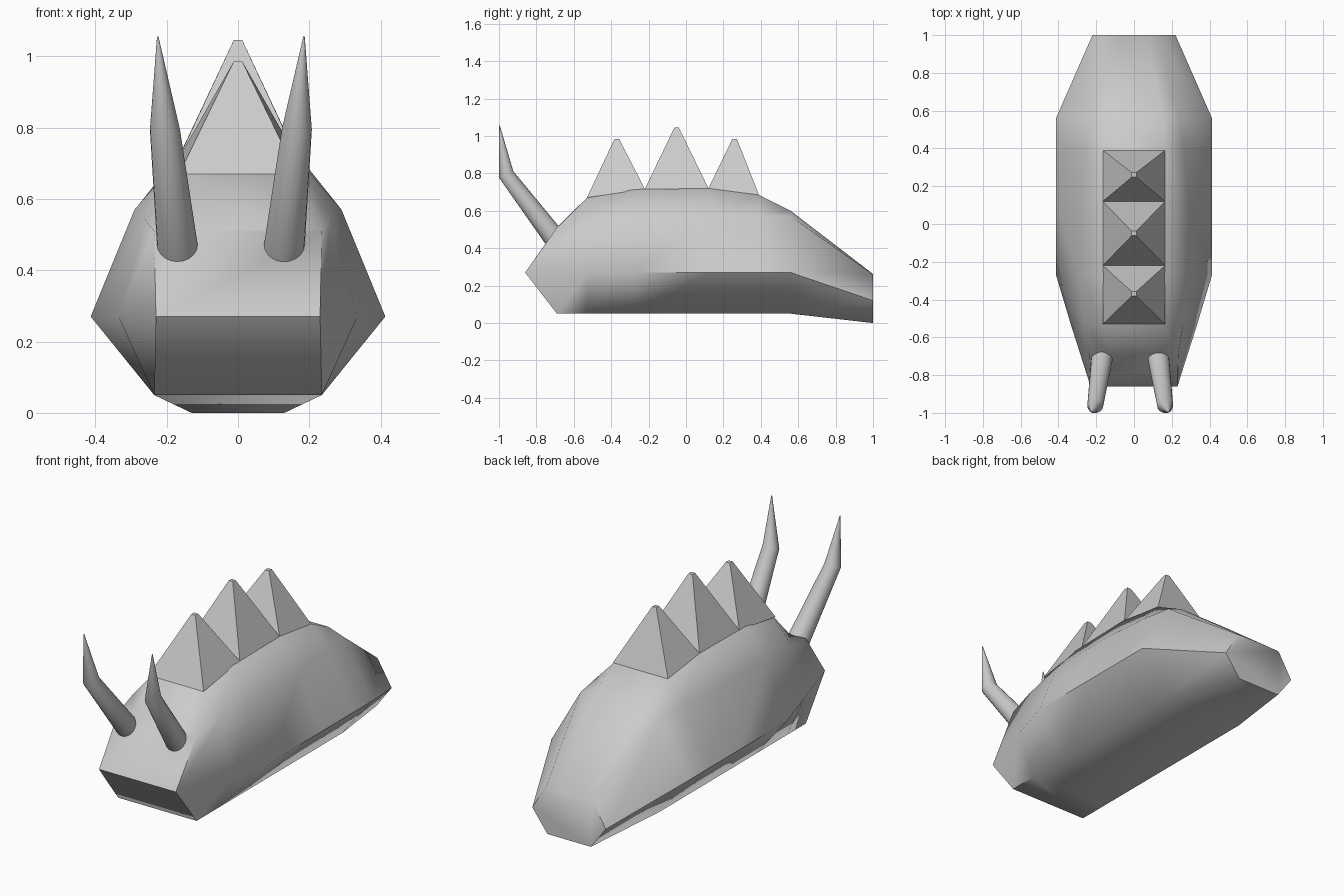
import bpy, math
from mathutils import Vector

if "Cube" in bpy.data.objects:
    bpy.data.objects.remove(bpy.data.objects["Cube"])


def make(name, verts, faces, angle):
    me = bpy.data.meshes.new(name)
    me.from_pydata([tuple(v) for v in verts], [], faces)
    me.update()
    ob = bpy.data.objects.new(name, me)
    bpy.context.collection.objects.link(ob)
    bpy.ops.object.select_all(action='DESELECT')
    ob.select_set(True)
    bpy.context.view_layer.objects.active = ob
    bpy.ops.object.mode_set(mode='EDIT')
    bpy.ops.mesh.select_all(action='SELECT')
    bpy.ops.mesh.normals_make_consistent(inside=False)
    bpy.ops.object.mode_set(mode='OBJECT')
    if angle:
        bpy.ops.object.shade_smooth_by_angle(angle=math.radians(angle))
    return ob


def loft_faces(rings, n):
    return [(r * n + i, r * n + (i + 1) % n, (r + 1) * n + (i + 1) % n, (r + 1) * n + i)
            for r in range(rings - 1) for i in range(n)]


# Body: half sections (x, z) from bottom to top, mirrored and lofted along y
sections = [
    (-0.69, [(.235, .05), (.23, .27), (.235, .51), (.13, .512)]),
    (-0.53, [(.235, .05), (.335, .27), (.26, .54), (.15, .67)]),
    (-0.27, [(.235, .05), (.413, .27), (.29, .57), (.165, .715)]),
    (0.12, [(.235, .05), (.413, .27), (.285, .575), (.17, .72)]),
    (0.39, [(.235, .05), (.413, .27), (.265, .575), (.16, .685)]),
    (0.56, [(.235, .05), (.413, .27), (.24, .57), (.15, .60)]),
    (1.00, [(.13, 0), (.22, .12), (.135, .26), (.07, .262)]),
]
verts = []
for k, (y, half) in enumerate(sections):
    for side, pts in ((1, half), (-1, half[::-1])):
        for x, z in pts:
            snout = k == 0 and z == .27          # the nose ridge sticks forward
            verts.append((side * x, -0.86 if snout else y, z))
faces = loft_faces(len(sections), 8)
faces += [(0, 1, 6, 7), (1, 2, 3, 4, 5, 6)]      # nose
last = (len(sections) - 1) * 8
faces.append(tuple(range(last, last + 8)))       # tail end
make("body", verts, faces, 60)

# Back spikes: blunt pyramids (front y, z, back y, z, peak y, z)
for i, (ya, za, yb, zb, yp, zp) in enumerate([
        (-.53, .67, -.22, .717, -.37, .985),
        (-.22, .717, .12, .72, -.05, 1.045),
        (.12, .72, .39, .685, .26, .985)]):
    w, t = .165, .012
    v = [(-w, ya, za), (w, ya, za), (w, yb, zb), (-w, yb, zb),
         (-t, yp - t, zp), (t, yp - t, zp), (t, yp + t, zp), (-t, yp + t, zp)]
    make(f"back_spike_{i + 1}", v,
         loft_faces(2, 4) + [(0, 1, 2, 3), (4, 5, 6, 7)], 30)


# Eye stalks: tapering bent tubes, mirrored about x = -0.02
def stalk(name, side):
    n = 20
    path = [((.145, -.65, .385), .058, (0.03, -.62, .78)),
            ((.150, -.715, .470), .057, (0.03, -.62, .78)),
            ((.185, -.962, .795), .042, (0.03, -.40, .90)),
            ((.205, -.997, 1.055), .002, (0.03, -.10, 1))]
    vs = []
    for (x, y, z), r, d in path:
        d = Vector((side * d[0], d[1], d[2])).normalized()
        u = Vector((1, 0, 0))
        u = (u - d * u.dot(d)).normalized()
        w = d.cross(u)
        c = Vector((side * x - .02, y, z))
        for j in range(n):
            a = 2 * math.pi * j / n
            vs.append(c + r * (u * math.cos(a) + w * math.sin(a)))
    top = (len(path) - 1) * n
    fs = loft_faces(len(path), n) + [tuple(range(n)), tuple(range(top, top + n))]
    make(name, vs, fs, 60)


stalk("left_stalk", -1)
stalk("right_stalk", 1)
